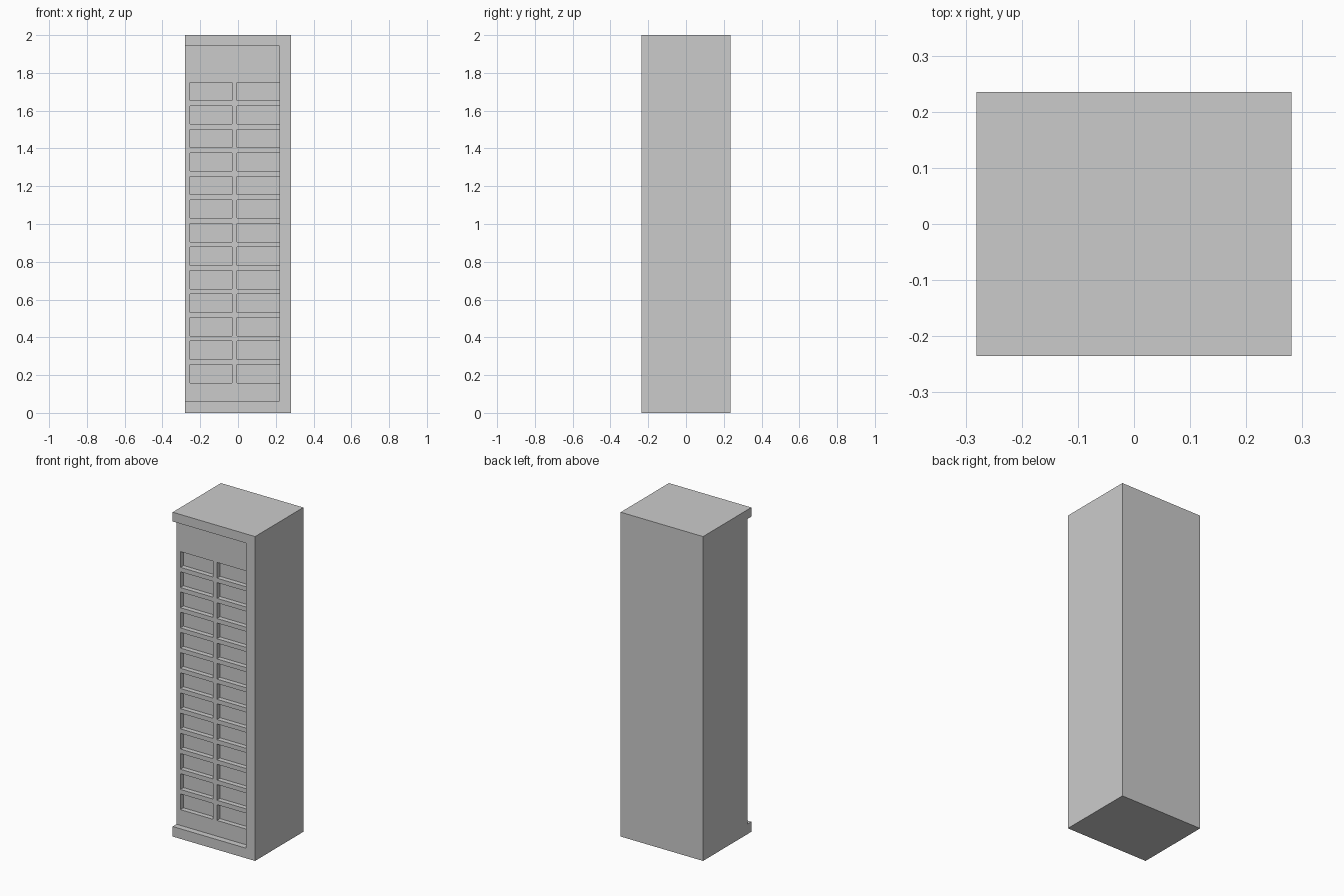
import bpy, bmesh
from mathutils import Matrix, Vector

if "Cube" in bpy.data.objects:
    bpy.data.objects.remove(bpy.data.objects["Cube"])

W, D, H = 0.281, 0.235, 2.0      # half width, half depth, height
RECESS, POCKET = 0.037, 0.03     # depths of door recess and of each pocket
RIGHT = 0.22                     # inner edge of the right-hand post


def boxes(name, spans):
    """One object made of boxes, each given as (low corner, high corner)."""
    bm = bmesh.new()
    for lo, hi in spans:
        lo, hi = Vector(lo), Vector(hi)
        m = Matrix.Translation((lo + hi) / 2) @ Matrix.Diagonal((*(hi - lo), 1))
        bmesh.ops.create_cube(bm, size=1, matrix=m)
    me = bpy.data.meshes.new(name)
    bm.to_mesh(me)
    bm.free()
    ob = bpy.data.objects.new(name, me)
    bpy.context.collection.objects.link(ob)
    return ob


def cut(target, cutter):
    mod = target.modifiers.new(cutter.name, 'BOOLEAN')
    mod.operation = 'DIFFERENCE'
    mod.solver = 'EXACT'
    mod.object = cutter
    cutter.hide_render = True
    cutter.display_type = 'WIRE'


# Cabinet body
cabinet = boxes("cabinet", [((-W, -D, 0), (W, D, H))])

# Front recess, open at the left side
cut(cabinet, boxes("recess_cutter", [
    ((-W - 0.1, -D - 0.1, 0.062), (RIGHT, -D + RECESS, 1.943))]))

# Two columns of thirteen pockets; the right column meets the post
back = -D + RECESS + POCKET
cut(cabinet, boxes("pocket_cutter", [
    ((x0, -D - 0.05, 0.159 + i * 0.1245), (x1, back, 0.256 + i * 0.1245))
    for i in range(13)
    for x0, x1 in ((-0.254, -0.031), (-0.005, RIGHT))]))
